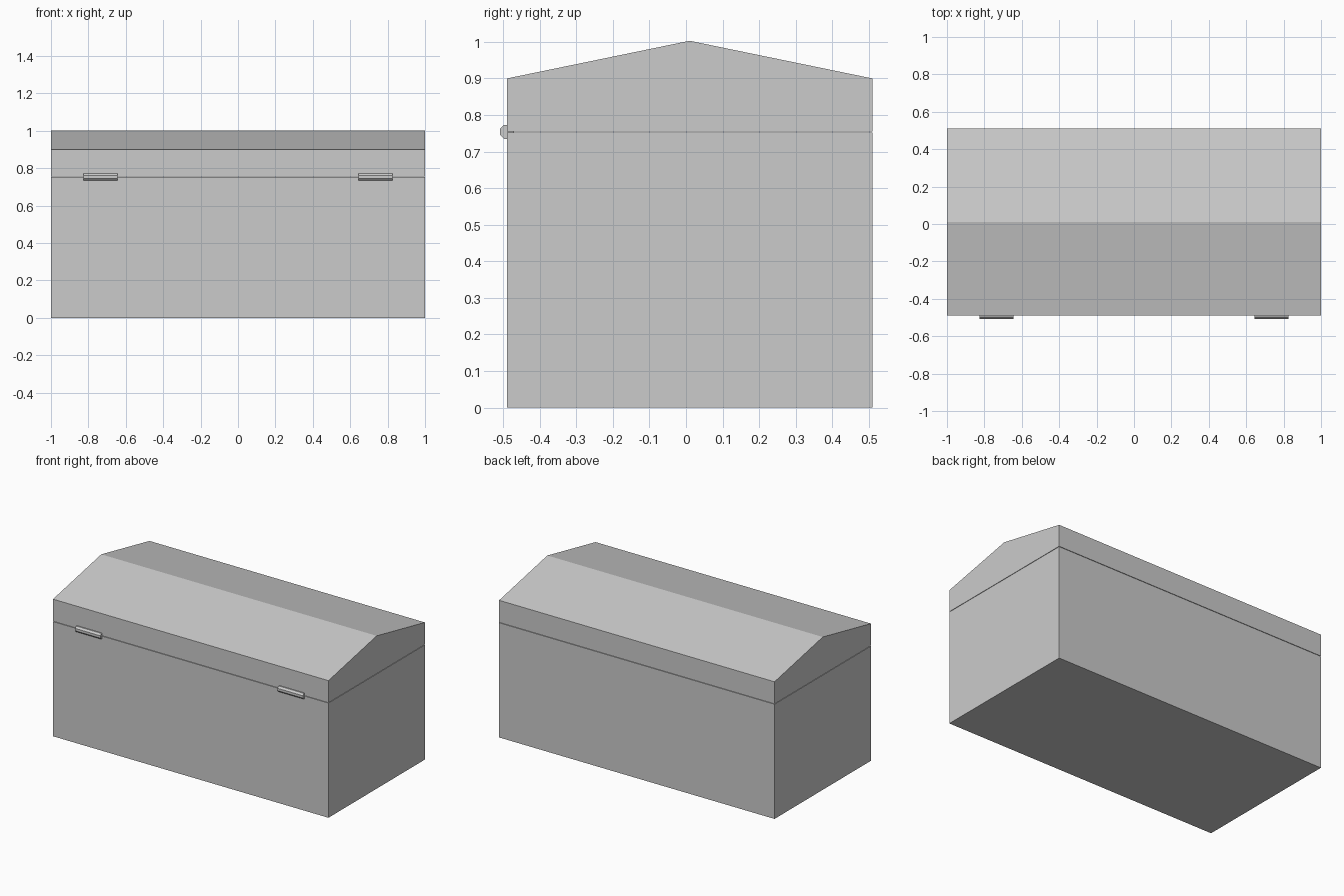
import bpy, bmesh, math

if "Cube" in bpy.data.objects:
    bpy.data.objects.remove(bpy.data.objects["Cube"])

FRONT, BACK, SEAM = -0.49, 0.51, 0.754


def extrude_x(name, profile, x0, x1):
    """Closed prism from a (y, z) profile swept along x."""
    bm = bmesh.new()
    face = bm.faces.new([bm.verts.new((x0, y, z)) for y, z in profile])
    swept = bmesh.ops.extrude_face_region(bm, geom=[face])["geom"]
    verts = [g for g in swept if isinstance(g, bmesh.types.BMVert)]
    bmesh.ops.translate(bm, verts=verts, vec=(x1 - x0, 0, 0))
    bmesh.ops.recalc_face_normals(bm, faces=bm.faces)
    mesh = bpy.data.meshes.new(name)
    bm.to_mesh(mesh)
    bm.free()
    obj = bpy.data.objects.new(name, mesh)
    bpy.context.collection.objects.link(obj)
    return obj


# Chest body and gabled lid, with a hairline gap between them
low, high = SEAM - 0.0015, SEAM + 0.0015
extrude_x("chest_body", [(FRONT, 0), (BACK, 0), (BACK, low), (FRONT, low)], -1, 1)
extrude_x("chest_lid", [(FRONT, high), (BACK, high), (BACK, 0.9),
                        (0.01, 1.003), (FRONT, 0.9)], -1, 1)

# Eight-sided hinge barrels with a thin leaf tucked into the gap
r = 0.0205
barrel = [(FRONT + r * math.cos(a), SEAM + r * math.sin(a))
          for a in (math.radians(22.5 + 45 * i) for i in range(8))]
leaf = [(FRONT, low), (-0.47, low), (-0.47, high), (FRONT, high)]
for side, x in (("left", -0.735), ("right", 0.735)):
    extrude_x(side + "_hinge_barrel", barrel, x - 0.092, x + 0.092)
    extrude_x(side + "_hinge_leaf", leaf, x - 0.092, x + 0.092)
